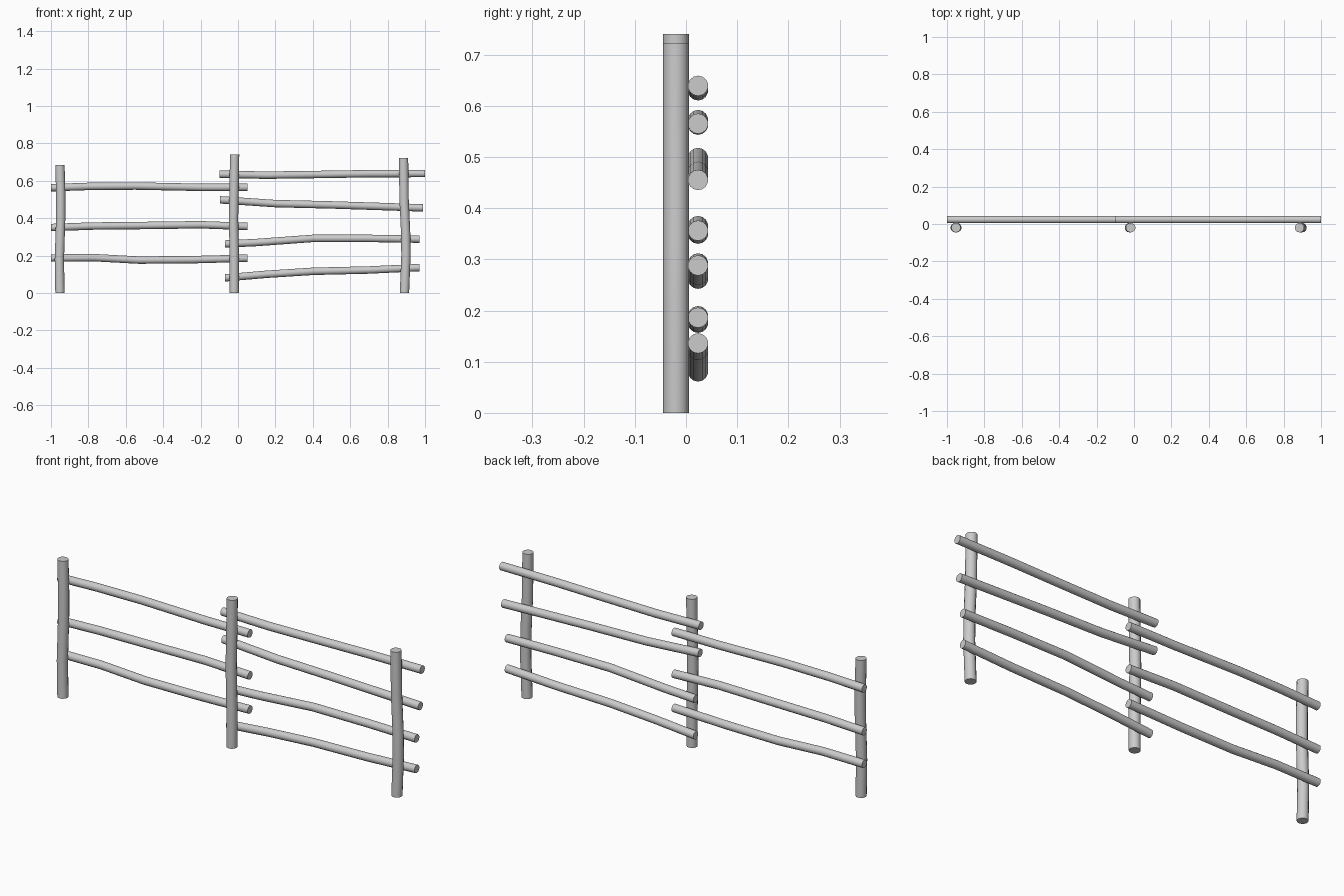
import bpy, bmesh, math

if "Cube" in bpy.data.objects:
    bpy.data.objects.remove(bpy.data.objects["Cube"])

SIDES = 14


def log(name, path, radius, y, upright):
    """Round pole through (x, z) points, with its ends cut square to its main axis."""
    bm = bmesh.new()
    rings = []
    for x, z in path:
        ring = []
        for i in range(SIDES):
            a = 2 * math.pi * (i + 0.5) / SIDES
            u, v = radius * math.cos(a), radius * math.sin(a)
            co = (x + u, y + v, z) if upright else (x, y + u, z + v)
            ring.append(bm.verts.new(co))
        rings.append(ring)
    for r0, r1 in zip(rings, rings[1:]):
        for i in range(SIDES):
            j = (i + 1) % SIDES
            bm.faces.new((r0[i], r0[j], r1[j], r1[i]))
    bm.faces.new(rings[0][::-1])
    bm.faces.new(rings[-1])
    bmesh.ops.recalc_face_normals(bm, faces=bm.faces)
    mesh = bpy.data.meshes.new(name)
    bm.to_mesh(mesh)
    bm.free()
    obj = bpy.data.objects.new(name, mesh)
    bpy.context.collection.objects.link(obj)
    bpy.ops.object.select_all(action='DESELECT')
    obj.select_set(True)
    bpy.context.view_layer.objects.active = obj
    bpy.ops.object.shade_smooth_by_angle(angle=math.radians(40))


# Upright posts
posts = {
    "left_post": [(-0.952, 0), (-0.955, 0.18), (-0.948, 0.4), (-0.948, 0.53), (-0.952, 0.685)],
    "middle_post": [(-0.02, 0), (-0.02, 0.2), (-0.024, 0.4), (-0.021, 0.55), (-0.018, 0.74)],
    "right_post": [(0.89, 0), (0.898, 0.2), (0.896, 0.33), (0.888, 0.5), (0.885, 0.723)],
}
for name, path in posts.items():
    log(name, path, 0.0255, -0.0195, True)

# Rails of the left bay, then the right bay
rails = {
    "left_rail_top": [(-1, 0.563), (-0.8, 0.57), (-0.55, 0.572), (-0.2, 0.565), (0.05, 0.565)],
    "left_rail_middle": [(-1, 0.35), (-0.78, 0.358), (-0.5, 0.361), (-0.2, 0.365), (0.05, 0.356)],
    "left_rail_bottom": [(-1, 0.187), (-0.77, 0.189), (-0.53, 0.176), (-0.25, 0.178), (0.05, 0.186)],
    "right_rail_top": [(-0.1, 0.635), (0.15, 0.63), (0.45, 0.634), (0.7, 0.638), (1, 0.639)],
    "right_rail_upper": [(-0.095, 0.498), (0.2, 0.478), (0.5, 0.471), (0.75, 0.463), (0.99, 0.455)],
    "right_rail_lower": [(-0.07, 0.262), (0.1, 0.27), (0.4, 0.292), (0.7, 0.292), (0.97, 0.288)],
    "right_rail_bottom": [(-0.07, 0.081), (0.15, 0.1), (0.4, 0.116), (0.7, 0.123), (0.97, 0.136)],
}
for name, path in rails.items():
    log(name, path, 0.0198, 0.0235, False)
